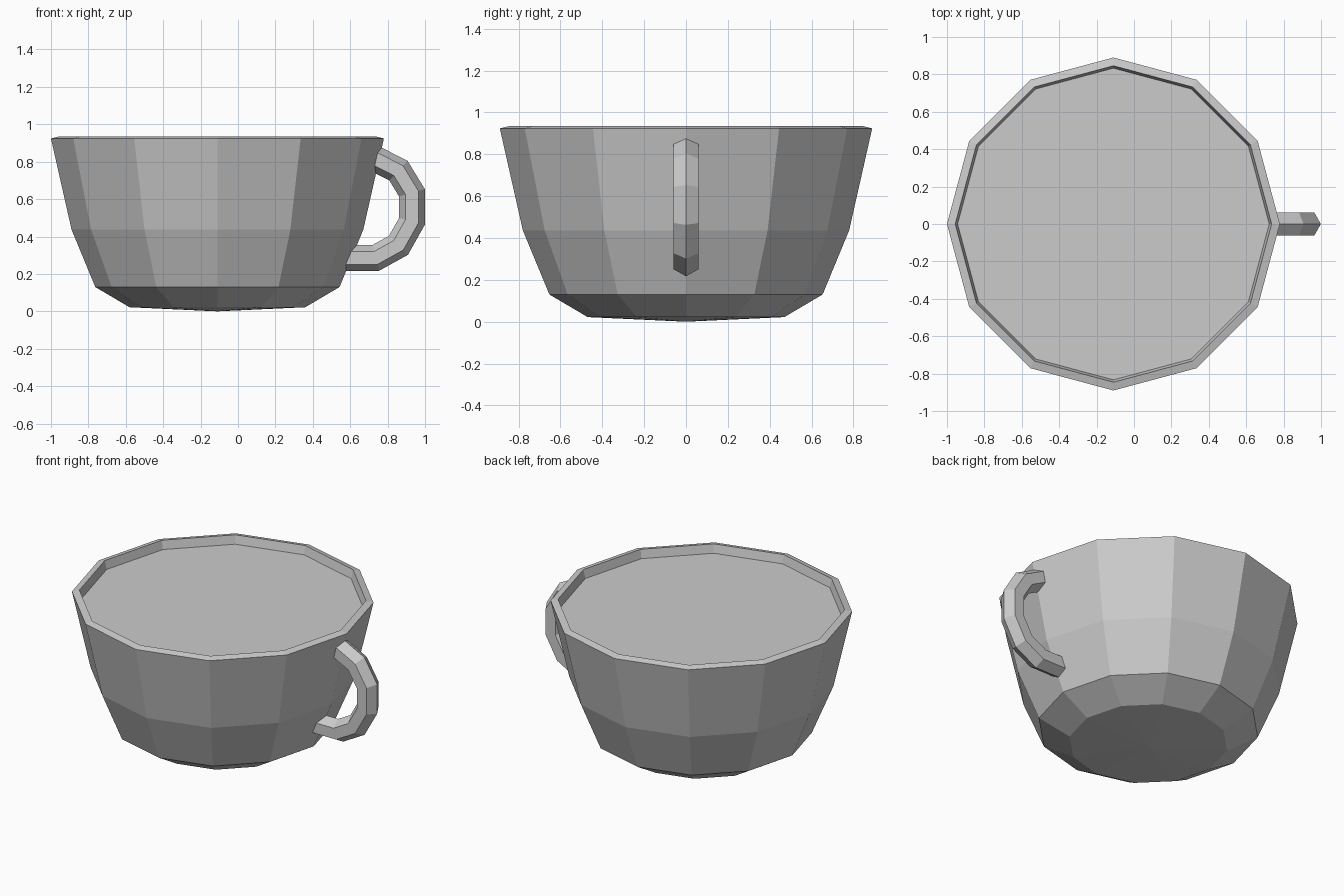
import bpy, bmesh, math
from mathutils import Vector

if "Cube" in bpy.data.objects:
    bpy.data.objects.remove(bpy.data.objects["Cube"])

SIDES = 12
CX = -0.11  # cup axis


def finish(name, bm):
    bmesh.ops.recalc_face_normals(bm, faces=bm.faces)
    mesh = bpy.data.meshes.new(name)
    bm.to_mesh(mesh)
    bm.free()
    obj = bpy.data.objects.new(name, mesh)
    bpy.context.collection.objects.link(obj)
    return obj


def bridge(bm, a, b):
    n = len(a)
    for i in range(n):
        j = (i + 1) % n
        bm.faces.new((a[i], a[j], b[j], b[i]))


def ring(bm, r, z):
    return [bm.verts.new((CX + r * math.cos(2 * math.pi * i / SIDES),
                          r * math.sin(2 * math.pi * i / SIDES), z))
            for i in range(SIDES)]


# Cup body: outer wall, sloped rim and short inner wall
profile = [(0.47, 0.022), (0.653, 0.13), (0.78, 0.437), (0.89, 0.924),
           (0.846, 0.935), (0.833, 0.88)]
bm = bmesh.new()
rings = [ring(bm, r, z) for r, z in profile]
for a, b in zip(rings, rings[1:]):
    bridge(bm, a, b)
# Slightly bulging base
tip = bm.verts.new((CX, 0, 0))
for i in range(SIDES):
    bm.faces.new((tip, rings[0][(i + 1) % SIDES], rings[0][i]))
finish("cup_body", bm)

# Drink surface just below the rim
bm = bmesh.new()
face = bm.faces.new(ring(bm, 0.833, 0.88))
drink = finish("drink_surface", bm)
if drink.data.polygons[0].normal.z < 0:
    drink.data.flip_normals()

# Handle: hexagonal section swept with mitred corners
path = [Vector((x, 0, z)) for x, z in
        [(0.725, 0.82), (0.858, 0.752), (0.93, 0.634), (0.93, 0.481),
         (0.858, 0.353), (0.737, 0.286), (0.56, 0.286)]]
bm = bmesh.new()
loops = []
for i, p in enumerate(path):
    d_in = (p - path[max(i - 1, 0)]).normalized() if i else (path[1] - p).normalized()
    d_out = (path[i + 1] - p).normalized() if i < len(path) - 1 else d_in
    t = (d_in + d_out).normalized()
    out = Vector((-t.z, 0, t.x)) / t.dot(d_in)
    loops.append([bm.verts.new(p + out * 0.069 * math.cos(k * math.pi / 3)
                               + Vector((0, 0.07 * math.sin(k * math.pi / 3), 0)))
                  for k in range(6)])
for a, b in zip(loops, loops[1:]):
    bridge(bm, a, b)
bm.faces.new(loops[0])
bm.faces.new(loops[-1])
finish("handle", bm)
